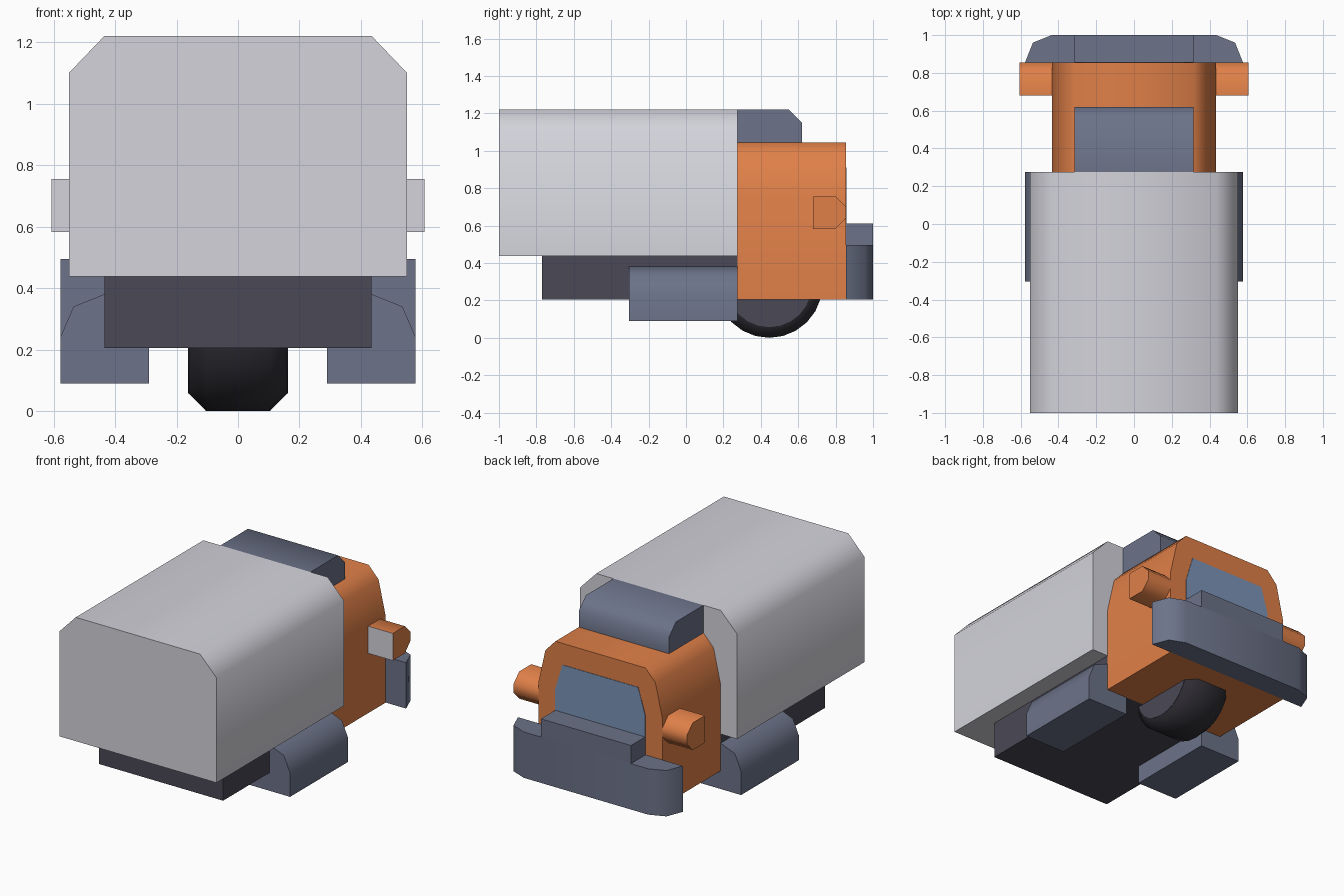
import bpy, bmesh, math

if "Cube" in bpy.data.objects:
    bpy.data.objects.remove(bpy.data.objects["Cube"])


def material(name, hex_code):
    lin = []
    for i in (0, 2, 4):
        c = int(hex_code[i:i + 2], 16) / 255
        lin.append(c / 12.92 if c <= 0.04045 else ((c + 0.055) / 1.055) ** 2.4)
    m = bpy.data.materials.new(name)
    m.diffuse_color = (*lin, 1)
    m.use_nodes = True
    m.node_tree.nodes["Principled BSDF"].inputs["Base Color"].default_value = m.diffuse_color
    return m


GREY = material("light_grey", "D3D3DB")
ORANGE = material("orange", "E08048")
SLATE = material("slate", "6C7389")
DARK = material("dark_grey", "4A4856")
RUBBER = material("rubber", "2F2D34")
GLASS = material("glass_blue", "7B95B8")


def smooth(obj):
    bpy.ops.object.select_all(action='DESELECT')
    obj.select_set(True)
    bpy.context.view_layer.objects.active = obj
    bpy.ops.object.shade_smooth_by_angle(angle=math.radians(60))


def prism(name, profile, axis, lo, hi, *mats):
    """Extrude a 2D profile (the two other axes, in order) from lo to hi."""
    bm = bmesh.new()
    a = "xyz".index(axis)
    rings = []
    for t in (lo, hi):
        ring = []
        for p in profile:
            co = list(p)
            co.insert(a, t)
            ring.append(bm.verts.new(co))
        rings.append(ring)
        bm.faces.new(ring)
    n = len(profile)
    for i in range(n):
        j = (i + 1) % n
        bm.faces.new((rings[0][i], rings[0][j], rings[1][j], rings[1][i]))
    bmesh.ops.recalc_face_normals(bm, faces=bm.faces)
    # a second material goes on faces that look toward -y
    if len(mats) > 1:
        for f in bm.faces:
            f.material_index = int(f.normal.y < -0.9)
    me = bpy.data.meshes.new(name)
    bm.to_mesh(me)
    bm.free()
    for m in mats:
        me.materials.append(m)
    obj = bpy.data.objects.new(name, me)
    bpy.context.collection.objects.link(obj)
    smooth(obj)
    return obj


def symmetric(half):
    """Mirror a half profile (first coordinate = x) across x = 0."""
    return half + [(-x, v) for x, v in reversed(half)]


def rect(x0, x1, z0, z1):
    return [(x0, z0), (x1, z0), (x1, z1), (x0, z1)]


# cargo box and the chassis under it
prism("cargo_box", symmetric([(0.55, 0.437), (0.55, 1.10), (0.435, 1.22)]),
      'y', -1.0, 0.275, GREY)
prism("chassis", rect(-0.435, 0.435, 0.205, 0.437), 'y', -0.77, 0.275, DARK)

# cab with windscreen and roof deflector
prism("cab", symmetric([(0.435, 0.205), (0.435, 0.75), (0.385, 0.97), (0.315, 1.045)]),
      'y', 0.275, 0.855, ORANGE)
prism("windscreen", symmetric([(0.315, 0.60), (0.315, 0.745), (0.265, 0.91)]),
      'y', 0.852, 0.858, GLASS)
prism("roof_deflector",
      [(0.275, 1.04), (0.62, 1.04), (0.62, 1.15), (0.55, 1.22), (0.275, 1.22)],
      'x', -0.315, 0.315, SLATE)

# bumper with raised middle
prism("bumper", symmetric([(0.577, 0.855), (0.535, 0.96), (0.435, 1.0)]),
      'z', 0.205, 0.495, SLATE)
prism("bumper_centre", rect(-0.315, 0.315, 0.855, 1.0), 'z', 0.495, 0.61, SLATE)

# side mirrors and side tanks
for side, s in (("left", -1), ("right", 1)):
    prism(side + "_mirror",
          [(0.68, 0.583), (0.80, 0.583), (0.855, 0.64), (0.855, 0.70),
           (0.80, 0.755), (0.68, 0.755)],
          'x', s * 0.43, s * 0.607, ORANGE, GREY)
    prism(side + "_side_tank",
          [(s * x, z) for x, z in ((0.29, 0.09), (0.578, 0.09), (0.578, 0.24),
                                   (0.535, 0.34), (0.435, 0.38), (0.29, 0.38))],
          'y', -0.305, 0.275, SLATE)

# single wide wheel with bevelled rims
R = 0.285
bpy.ops.mesh.primitive_cylinder_add(vertices=24, radius=R, depth=0.32,
                                    location=(0, 0.445, R),
                                    rotation=(0, math.pi / 2, 0))
wheel = bpy.context.object
wheel.name = "wheel"
wheel.data.materials.append(RUBBER)
bev = wheel.modifiers.new("rim_bevel", 'BEVEL')
bev.width = 0.056
bev.segments = 1
bev.limit_method = 'ANGLE'
bev.angle_limit = math.radians(60)
bpy.ops.object.modifier_apply(modifier=bev.name)
smooth(wheel)

# hub discs
hub = [(0.445 + 0.228 * math.cos(i * math.pi / 12), R + 0.228 * math.sin(i * math.pi / 12))
       for i in range(24)]
prism("wheel_hub", hub, 'x', -0.162, 0.162, DARK)
